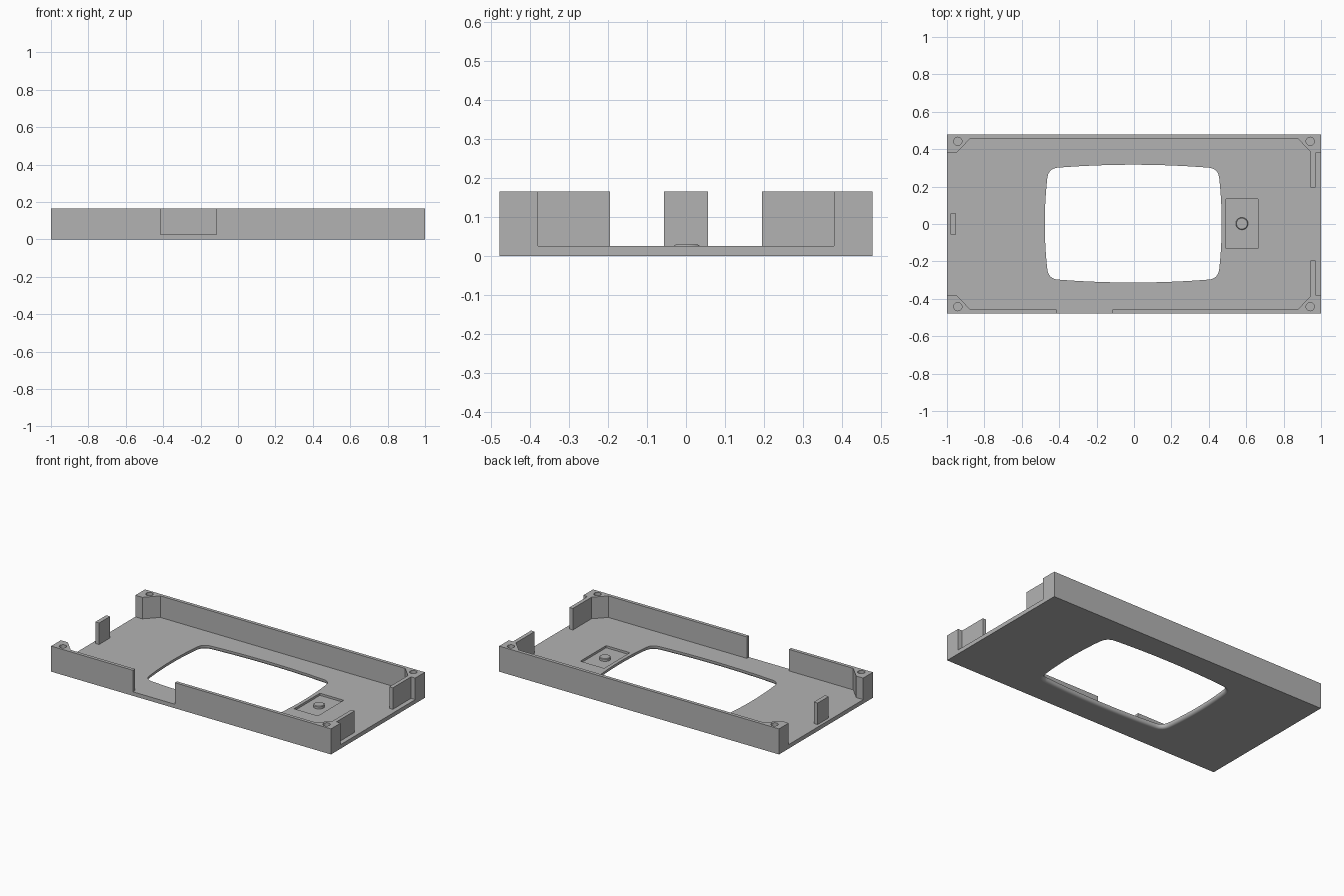
import bpy, bmesh, math
from mathutils import Vector

cube = bpy.data.objects.get("Cube")
if cube:
    bpy.data.objects.remove(cube, do_unlink=True)

FLOOR, TOP, HALF_Y = 0.026, 0.165, 0.479

grey = bpy.data.materials.new("plain grey")
grey.use_nodes = True
grey.diffuse_color = (0.45, 0.45, 0.45, 1)
for node in grey.node_tree.nodes:
    if node.type == "BSDF_PRINCIPLED":
        node.inputs["Base Color"].default_value = grey.diffuse_color


def loft(name, rings):
    """Closed solid through equal-length rings of (x, y, z) points."""
    bm = bmesh.new()
    loops = [[bm.verts.new(p) for p in ring] for ring in rings]
    for a, b in zip(loops, loops[1:]):
        for i in range(len(a)):
            j = (i + 1) % len(a)
            bm.faces.new((a[i], a[j], b[j], b[i]))
    bm.faces.new(loops[0][::-1])
    bm.faces.new(loops[-1])
    bmesh.ops.recalc_face_normals(bm, faces=bm.faces)
    mesh = bpy.data.meshes.new(name)
    bm.to_mesh(mesh)
    bm.free()
    mesh.materials.append(grey)
    obj = bpy.data.objects.new(name, mesh)
    bpy.context.collection.objects.link(obj)
    return obj


def prism(name, outline, z0, z1):
    return loft(name, [[(x, y, z) for x, y in outline] for z in (z0, z1)])


def box(name, x0, x1, y0, y1, z0, z1):
    return prism(name, [(x0, y0), (x1, y0), (x1, y1), (x0, y1)], z0, z1)


def circle(cx, cy, r, n=32):
    return [(cx + r * math.cos(math.tau * i / n), cy + r * math.sin(math.tau * i / n))
            for i in range(n)]


def cut(obj, cutters):
    """Subtract the cutters, bake the result and remove them."""
    for c in cutters:
        c.hide_render = True
        mod = obj.modifiers.new("cut", "BOOLEAN")
        mod.operation, mod.solver, mod.object = "DIFFERENCE", "EXACT", c
    bpy.context.view_layer.update()
    deps = bpy.context.evaluated_depsgraph_get()
    baked = bpy.data.meshes.new_from_object(obj.evaluated_get(deps))
    obj.modifiers.clear()
    obj.data = baked
    for c in cutters:
        bpy.data.objects.remove(c, do_unlink=True)


def smooth(obj):
    bpy.ops.object.select_all(action="DESELECT")
    obj.select_set(True)
    bpy.context.view_layer.objects.active = obj
    bpy.ops.object.shade_smooth_by_angle(angle=math.radians(30))
    for p in obj.data.polygons:  # keep large level faces flat
        if abs(p.normal.z) > 0.999:
            p.use_smooth = False


# Opening outline: bowed sides with rounded corners
def opening_outline():
    quarter = []
    for i in range(9):
        y = 0.24 * i / 8
        quarter.append((0.473 - 0.013 * (y / 0.24) ** 2, y))
    a, c, b = Vector((0.46, 0.24)), Vector((0.455, 0.294)), Vector((0.405, 0.299))
    for i in range(1, 8):
        t = i / 8
        quarter.append(tuple(a * (1 - t) ** 2 + c * 2 * t * (1 - t) + b * t * t))
    for i in range(9):
        x = 0.405 * (1 - i / 8)
        quarter.append((x, 0.315 - 0.016 * (x / 0.405) ** 2))
    left = [(-x, y) for x, y in quarter[-2::-1]]
    upper = quarter + left
    lower = [(x, -y) for x, y in upper[-2:0:-1]]
    return [(x - 0.004, y + 0.002) for x, y in upper + lower]


def grow(points, d):
    out = []
    for i, p in enumerate(points):
        t = Vector(points[(i + 1) % len(points)]) - Vector(points[i - 1])
        t.normalize()
        out.append((p[0] + t.y * d, p[1] - t.x * d))
    return out


# Base plate with rounded-over opening and button pocket
plate = box("base_plate", -1, 1, -HALF_Y, HALF_Y, 0, FLOOR)
outline, r = opening_outline(), 0.018
levels = [(-0.02, r)]
for i in range(7):
    ang = math.pi / 2 * i / 6
    levels.append((r * (1 - math.cos(ang)), r * (1 - math.sin(ang))))
levels.append((0.06, 0))
opening = loft("opening_cutter", [[(x, y, z) for x, y in grow(outline, d)] for z, d in levels])
pocket = box("pocket_cutter", 0.492, 0.662, -0.13, 0.133, 0.012, 0.06)
cut(plate, [opening, pocket])
smooth(plate)

# Button standing in the pocket
button = loft("button", [[(x, y, z) for x, y in circle(0.577, 0.002, rad)]
                         for z, rad in ((0.012, 0.033), (0.026, 0.033), (0.029, 0.029))])
smooth(button)

# Walls with chamfered corner posts; the right posts carry a side clip
right_post = [(0.875, 0.457), (0.945, 0.385), (0.945, 0.195),
              (0.97, 0.195), (0.97, 0.38), (1, 0.38), (1, HALF_Y)]
left_post = [(-1, HALF_Y), (-1, 0.38), (-0.95, 0.38), (-0.875, 0.457)]


def flip(points):
    return [(x, -y) for x, y in points]


walls = {
    "back_wall": left_post + right_post,
    "front_right_wall": flip(left_post) + [(-0.415, -0.457), (-0.415, -HALF_Y)],
    "front_left_wall": flip(right_post) + [(-0.115, -HALF_Y), (-0.115, -0.457)],
}
for name, shape in walls.items():
    wall = prism(name, shape, FLOOR, TOP)
    holes = []
    for sx in (-1, 1):
        for sy in (-1, 1):
            on_wall = (sx, sy * HALF_Y) if sy > 0 else (sx, -HALF_Y)
            if on_wall in shape:
                holes.append(prism("screw_hole_cutter",
                                   circle(sx * 0.942, sy * 0.442, 0.022), 0.05, 0.2))
    cut(wall, holes)
    smooth(wall)

# Free-standing tab on the right side
box("side_tab", -0.98, -0.953, -0.056, 0.056, FLOOR, TOP)
